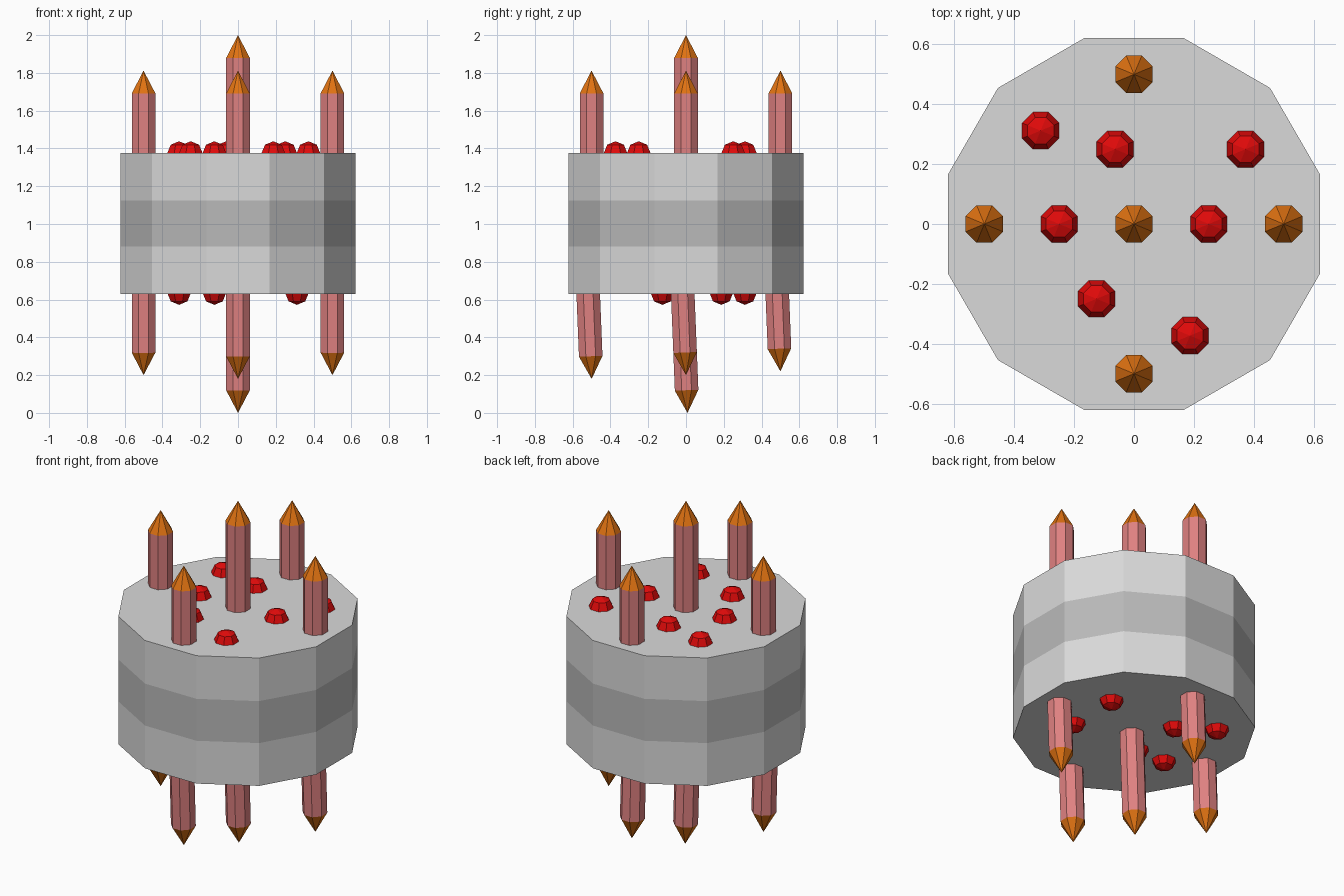
import bpy, bmesh, math
from mathutils import Matrix, Vector

if "Cube" in bpy.data.objects:
    bpy.data.objects.remove(bpy.data.objects["Cube"])


def material(name, rgb):
    m = bpy.data.materials.new(name)
    m.diffuse_color = (*rgb, 1)
    m.use_nodes = True
    m.node_tree.nodes["Principled BSDF"].inputs["Base Color"].default_value = m.diffuse_color
    return m


LIGHT = material("light grey", (0.70, 0.70, 0.70))
DARK = material("mid grey", (0.49, 0.49, 0.49))
PINK = material("dusty pink", (0.74, 0.22, 0.22))
ORANGE = material("orange", (0.75, 0.17, 0.006))
RED = material("red", (0.75, 0.003, 0.003))


def stack(name, sides, rings, mats, matrix=Matrix()):
    """Solid from (radius, z) rings; one material index per ring gap. Radius 0 makes a point."""
    bm = bmesh.new()
    loops = []
    for r, z in rings:
        if r == 0:
            loops.append([bm.verts.new((0, 0, z))])
        else:
            angles = [(i + 0.5) * math.tau / sides for i in range(sides)]
            loops.append([bm.verts.new((r * math.cos(a), r * math.sin(a), z)) for a in angles])
    for k, (a, b) in enumerate(zip(loops, loops[1:])):
        for i in range(sides):
            j = (i + 1) % sides
            vs = [a[i % len(a)], a[j % len(a)], b[j % len(b)], b[i % len(b)]]
            face = bm.faces.new(list(dict.fromkeys(vs)))
            face.material_index = mats[k][1]
    for loop in (loops[0], loops[-1]):
        if len(loop) > 1:
            bm.faces.new(loop)
    bm.transform(matrix)
    bmesh.ops.recalc_face_normals(bm, faces=bm.faces)
    me = bpy.data.meshes.new(name)
    bm.to_mesh(me)
    bm.free()
    for m in dict((i, m) for m, i in sorted(mats, key=lambda p: p[1])).values():
        me.materials.append(m)
    ob = bpy.data.objects.new(name, me)
    bpy.context.collection.objects.link(ob)
    return ob


# Twelve-sided drum with a darker middle band
stack("drum", 12, [(0.643, 0.63), (0.643, 0.88), (0.643, 1.125), (0.643, 1.377)],
      [(LIGHT, 0), (DARK, 1), (LIGHT, 0)])

# Spikes: upper set upright, lower set tilted slightly as one group
R = 0.0675
pivot = Vector((0, 0, 0.2))
tilt = (Matrix.Translation(pivot) @ Matrix.Rotation(math.radians(2.3), 4, 'X')
        @ Matrix.Translation(-pivot))
for x, y in [(0, 0), (0.5, 0), (-0.5, 0), (0, 0.5), (0, -0.5)]:
    centre = x == 0 and y == 0
    place = Matrix.Translation((x, y, 0))
    top, bottom = (2.0, 0.0) if centre else (1.812, 0.2)
    stack("upper_spike", 8, [(R, 1.1), (R, top - 0.12), (0, top)],
          [(PINK, 0), (ORANGE, 1)], place)
    stack("lower_spike", 8, [(R, 0.9), (R, bottom + 0.12), (0, bottom)],
          [(PINK, 0), (ORANGE, 1)], tilt @ place)

# Red faceted studs half sunk into the drum's two ends
S = 0.0675
profile = [(0, -0.063), (S * 0.707, -0.0445), (S, 0), (S * 0.707, 0.0445), (0, 0.063)]
top_studs = [(-0.312, 0.312), (-0.063, 0.25), (0.373, 0.25), (-0.25, 0),
             (0.25, 0), (-0.125, -0.25), (0.187, -0.373)]
bottom_studs = [(0.312, 0.187), (0.312, -0.125), (-0.125, 0.187),
                (-0.125, -0.125), (-0.312, 0.312), (-0.312, -0.125)]
for name, z, spots in (("top_stud", 1.375, top_studs), ("bottom_stud", 0.635, bottom_studs)):
    for x, y in spots:
        stack(name, 8, profile, [(RED, 0)] * 4, Matrix.Translation((x, y, z)))
